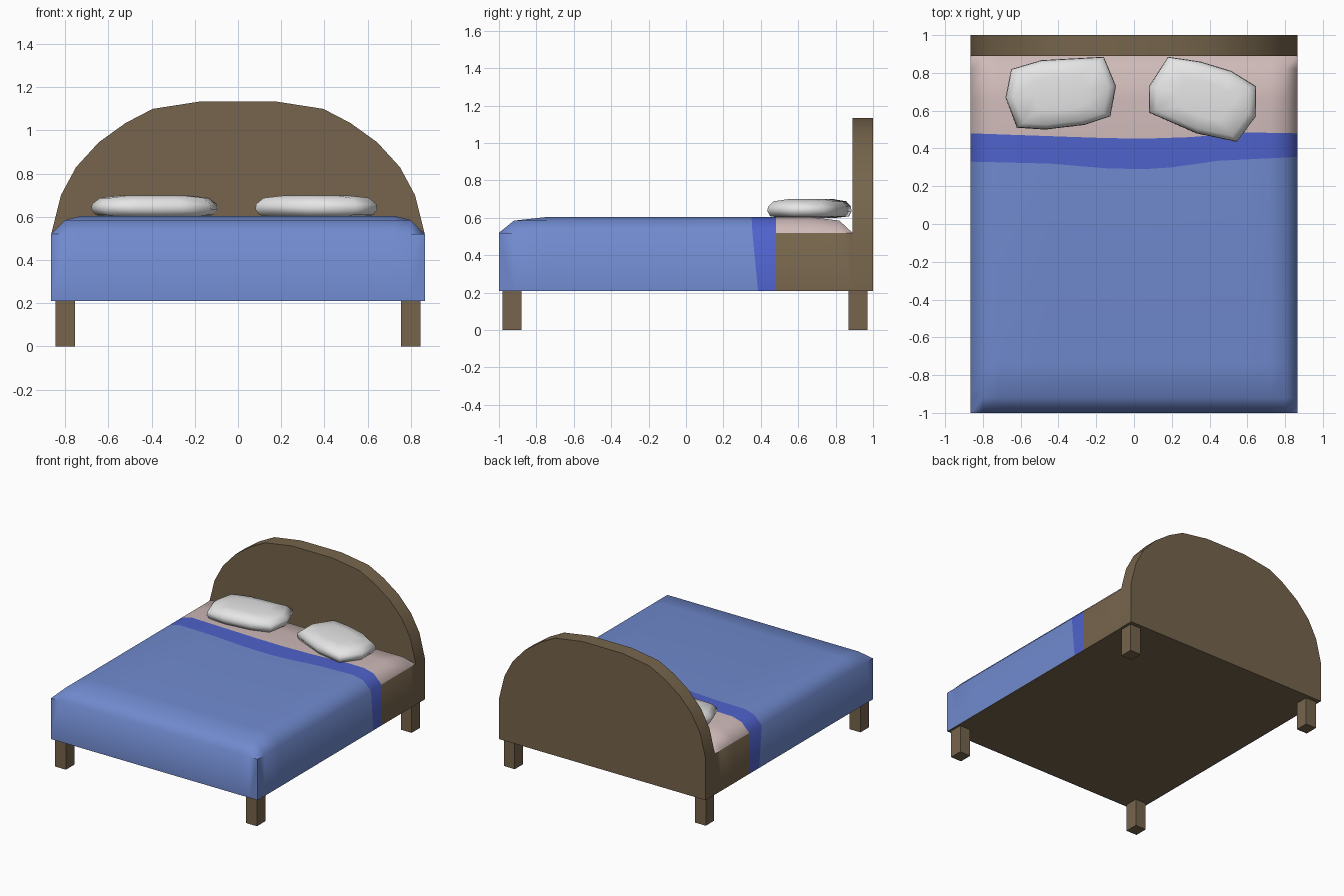
import bpy, bmesh, math

if "Cube" in bpy.data.objects:
    bpy.data.objects.remove(bpy.data.objects["Cube"])


def material(name, r, g, b):
    m = bpy.data.materials.new(name)
    m.diffuse_color = (r, g, b, 1)
    m.use_nodes = True
    m.node_tree.nodes["Principled BSDF"].inputs["Base Color"].default_value = m.diffuse_color
    return m


WOOD = material("brown wood", 0.181, 0.130, 0.072)
BLUE = material("blue blanket", 0.162, 0.254, 0.62)
BAND = material("deep blue fold", 0.078, 0.122, 0.60)
SHEET = material("pale pink sheet", 0.62, 0.49, 0.48)
WHITE = material("white pillow", 0.79, 0.79, 0.79)


def finish(name, bm, mats, angle):
    bmesh.ops.remove_doubles(bm, verts=bm.verts, dist=0.0005)
    bmesh.ops.recalc_face_normals(bm, faces=bm.faces)
    me = bpy.data.meshes.new(name)
    bm.to_mesh(me)
    bm.free()
    for m in mats:
        me.materials.append(m)
    ob = bpy.data.objects.new(name, me)
    bpy.context.collection.objects.link(ob)
    bpy.ops.object.select_all(action='DESELECT')
    ob.select_set(True)
    bpy.context.view_layer.objects.active = ob
    bpy.ops.object.shade_smooth_by_angle(angle=math.radians(angle))
    return ob


def box(name, x0, x1, y0, y1, z0, z1):
    bm = bmesh.new()
    bmesh.ops.create_cube(bm, size=1)
    for v in bm.verts:
        v.co = ((x0 + x1) / 2 + v.co.x * (x1 - x0),
                (y0 + y1) / 2 + v.co.y * (y1 - y0),
                (z0 + z1) / 2 + v.co.z * (z1 - z0))
    return finish(name, bm, [WOOD], 30)


def interp(x, pts):
    for (xa, ya), (xb, yb) in zip(pts, pts[1:]):
        if x <= xb:
            return ya + (yb - ya) * (x - xa) / (xb - xa)
    return pts[-1][1]


# Legs
for side, sx in (("left", -1), ("right", 1)):
    for end, y0 in (("front", -0.98), ("back", 0.87)):
        xs = sorted((sx * 0.755, sx * 0.845))
        box(f"{end}_{side}_leg", xs[0], xs[1], y0, y0 + 0.1, 0, 0.212)

# Arched headboard, extruded from half an outline
half = [(0.865, 0.21), (0.865, 0.52), (0.82, 0.70), (0.75, 0.83),
        (0.645, 0.945), (0.52, 1.035), (0.395, 1.10), (0.17, 1.135)]
outline = half + [(-x, z) for x, z in reversed(half)]
bm = bmesh.new()
face = bm.faces.new([bm.verts.new((x, 0.89, z)) for x, z in outline])
ext = bmesh.ops.extrude_face_region(bm, geom=[face])
for v in ext["geom"]:
    if isinstance(v, bmesh.types.BMVert):
        v.co.y = 1.0
finish("headboard", bm, [WOOD], 40)

# Mattress with blanket, folded band and sheet: a grid draped over the bed
W, BASE = 0.865, 0.21
fold_front = [(-.865, .33), (-.45, .32), (-.15, .295), (.05, .29),
              (.2, .30), (.45, .335), (.865, .355)]
fold_back = [(-.865, .48), (-.3, .46), (0, .45), (.3, .46), (.6, .485), (.865, .48)]
cols = [-W, -.80, -.72, -.45, -.3, -.15, .05, .2, .3, .45, .6, .72, .80, W]
rows = [-1, -.92, -.74, "front", "back", .66, .82, .89]
row_mats = [1, 1, 1, 2, 3, 3, 3]   # blanket, band, sheet
bm = bmesh.new()
grid = []
nc, nr = len(cols), len(rows)
for j, r in enumerate(rows):
    line = []
    for i, x in enumerate(cols):
        y = (interp(x, fold_front) if r == "front" else
             interp(x, fold_back) if r == "back" else r)
        z = (0.52, 0.585, 0.605)[min(i, nc - 1 - i, j, nr - 1 - j, 2)]
        line.append(bm.verts.new((x, y, z)))
    # hanging sides
    ends = []
    for v in (line[0], line[-1]):
        dy = 0.03 if r == "front" else 0
        ends.append(bm.verts.new((v.co.x, v.co.y + dy, BASE)))
    grid.append([ends[0]] + line + [ends[1]])
for j in range(nr - 1):
    for i in range(nc + 1):
        f = bm.faces.new((grid[j][i], grid[j][i + 1], grid[j + 1][i + 1], grid[j + 1][i]))
        hanging = i in (0, nc)
        f.material_index = 0 if hanging and row_mats[j] == 3 else row_mats[j]
# front drop
low = [bm.verts.new((x, -1, BASE)) for x in cols]
for i in range(nc - 1):
    f = bm.faces.new((low[i], low[i + 1], grid[0][i + 2], grid[0][i + 1]))
    f.material_index = 1
finish("mattress_and_blanket", bm, [WOOD, BLUE, BAND, SHEET], 60)

# Wooden underside of the frame
box("bed_base", -0.862, 0.862, -0.997, 0.89, 0.21, 0.23)


# Pillows: an outline lofted through a rounded height profile
def pillow(name, pts):
    cx = (min(p[0] for p in pts) + max(p[0] for p in pts)) / 2
    cy = (min(p[1] for p in pts) + max(p[1] for p in pts)) / 2
    profile = [(0.6, 0.60), (0.93, 0.608), (1, 0.635), (0.985, 0.66),
               (0.86, 0.688), (0.5, 0.70)]
    bm = bmesh.new()
    rings = [[bm.verts.new((cx + (x - cx) * s, cy + (y - cy) * s, z))
              for x, y in pts] for s, z in profile]
    n = len(pts)
    for a, b in zip(rings, rings[1:]):
        for k in range(n):
            m = (k + 1) % n
            bm.faces.new((a[k], a[m], b[m], b[k]))
    bm.faces.new(rings[0])
    bm.faces.new(rings[-1])
    finish(name, bm, [WHITE], 65)


pillow("left_pillow", [(-.65, .82), (-.49, .867), (-.16, .885), (-.095, .73), (-.125, .57),
                       (-.26, .525), (-.47, .50), (-.62, .51), (-.68, .67)])
pillow("right_pillow", [(.08, .73), (.18, .885), (.35, .86), (.515, .81), (.645, .73),
                        (.645, .57), (.545, .435), (.33, .48), (.08, .59)])
